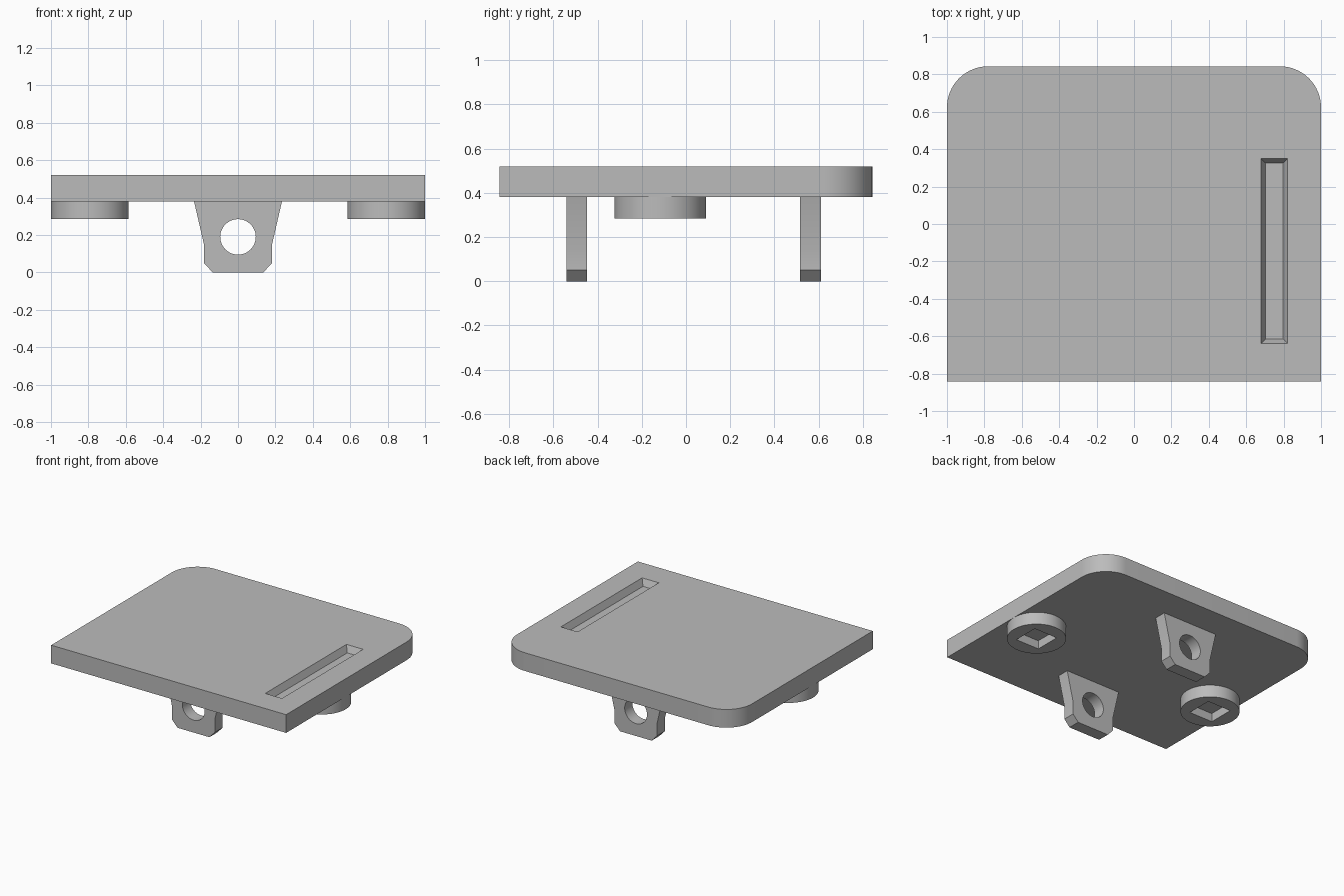
import bpy, bmesh
from math import pi, cos, sin
from mathutils import Vector

cube = bpy.data.objects.get("Cube")
if cube:
    bpy.data.objects.remove(cube, do_unlink=True)

PLATE_BOTTOM, PLATE_TOP = 0.38, 0.52
HALF_DEPTH = 0.843

grey = bpy.data.materials.new("plain grey")
grey.use_nodes = True
colour = (0.5, 0.5, 0.5, 1)
grey.diffuse_color = colour
grey.node_tree.nodes["Principled BSDF"].inputs["Base Color"].default_value = colour


def loft(name, start, end):
    """Solid between two matching outlines of 3D points."""
    bm = bmesh.new()
    a = [bm.verts.new(p) for p in start]
    b = [bm.verts.new(p) for p in end]
    n = len(a)
    bm.faces.new(a)
    bm.faces.new(b)
    for i in range(n):
        j = (i + 1) % n
        bm.faces.new((a[i], a[j], b[j], b[i]))
    bmesh.ops.recalc_face_normals(bm, faces=bm.faces)
    mesh = bpy.data.meshes.new(name)
    bm.to_mesh(mesh)
    bm.free()
    mesh.materials.append(grey)
    obj = bpy.data.objects.new(name, mesh)
    bpy.context.collection.objects.link(obj)
    return obj


def extrude(name, outline, offset):
    return loft(name, outline, [Vector(p) + Vector(offset) for p in outline])


def rectangle(x, y, hx, hy, z):
    return [(x - hx, y - hy, z), (x + hx, y - hy, z),
            (x + hx, y + hy, z), (x - hx, y + hy, z)]


def arc(cx, cy, r, start, end, steps):
    angles = [start + (end - start) * i / steps for i in range(steps + 1)]
    return [(cx + r * cos(t), cy + r * sin(t)) for t in angles]


def select(obj):
    bpy.ops.object.select_all(action='DESELECT')
    obj.select_set(True)
    bpy.context.view_layer.objects.active = obj


def cut(obj, cutter):
    mod = obj.modifiers.new("cut", 'BOOLEAN')
    mod.operation = 'DIFFERENCE'
    mod.solver = 'EXACT'
    mod.object = cutter
    select(obj)
    bpy.ops.object.modifier_apply(modifier=mod.name)
    bpy.data.objects.remove(cutter, do_unlink=True)


def smooth(obj):
    select(obj)
    bpy.ops.object.shade_smooth_by_angle(angle=pi / 6)


# Plate with two rounded back corners
radius = 0.22
cx, cy = 1 - radius, HALF_DEPTH - radius
outline = [(-1, -HALF_DEPTH), (1, -HALF_DEPTH)]
outline += arc(cx, cy, radius, 0, pi / 2, 16)
outline += arc(-cx, cy, radius, pi / 2, pi, 16)
plate = extrude("plate", [(x, y, PLATE_BOTTOM) for x, y in outline],
                (0, 0, PLATE_TOP - PLATE_BOTTOM))

# Long tapered groove in the top
depth, taper = 0.05, 0.024
gx, gy, hx, hy = 0.75, -0.145, 0.071, 0.494
cut(plate, loft("groove_cutter",
                rectangle(gx, gy, hx - taper, hy - taper, PLATE_TOP - depth),
                rectangle(gx, gy, hx + taper, hy + taper, PLATE_TOP + depth)))
smooth(plate)

# Round feet with square pockets
foot_radius, foot_y, foot_bottom = 0.207, -0.117, 0.285
for side, name in ((1, "left_foot"), (-1, "right_foot")):
    x = side * (1 - foot_radius)
    circle = arc(x, foot_y, foot_radius, 0, 2 * pi, 64)[:-1]
    foot = extrude(name, [(px, py, foot_bottom) for px, py in circle],
                   (0, 0, PLATE_BOTTOM - foot_bottom))
    cut(foot, extrude("pocket_cutter",
                      rectangle(x, foot_y, 0.1, 0.1, foot_bottom - 0.05),
                      (0, 0, 0.115)))
    smooth(foot)

# Hanging lugs with a round hole
half = [(0.135, 0), (0.182, 0.05), (0.182, 0.15), (0.235, PLATE_BOTTOM)]
profile = half + [(-x, z) for x, z in reversed(half)]
thickness = 0.094
for y, name in ((-0.541, "front_lug"), (0.516, "back_lug")):
    lug = extrude(name, [(x, y, z) for x, z in profile], (0, thickness, 0))
    hole = arc(0, 0.19, 0.095, 0, 2 * pi, 48)[:-1]
    cut(lug, extrude("hole_cutter", [(x, y - 0.05, z) for x, z in hole],
                     (0, thickness + 0.1, 0)))
    smooth(lug)
